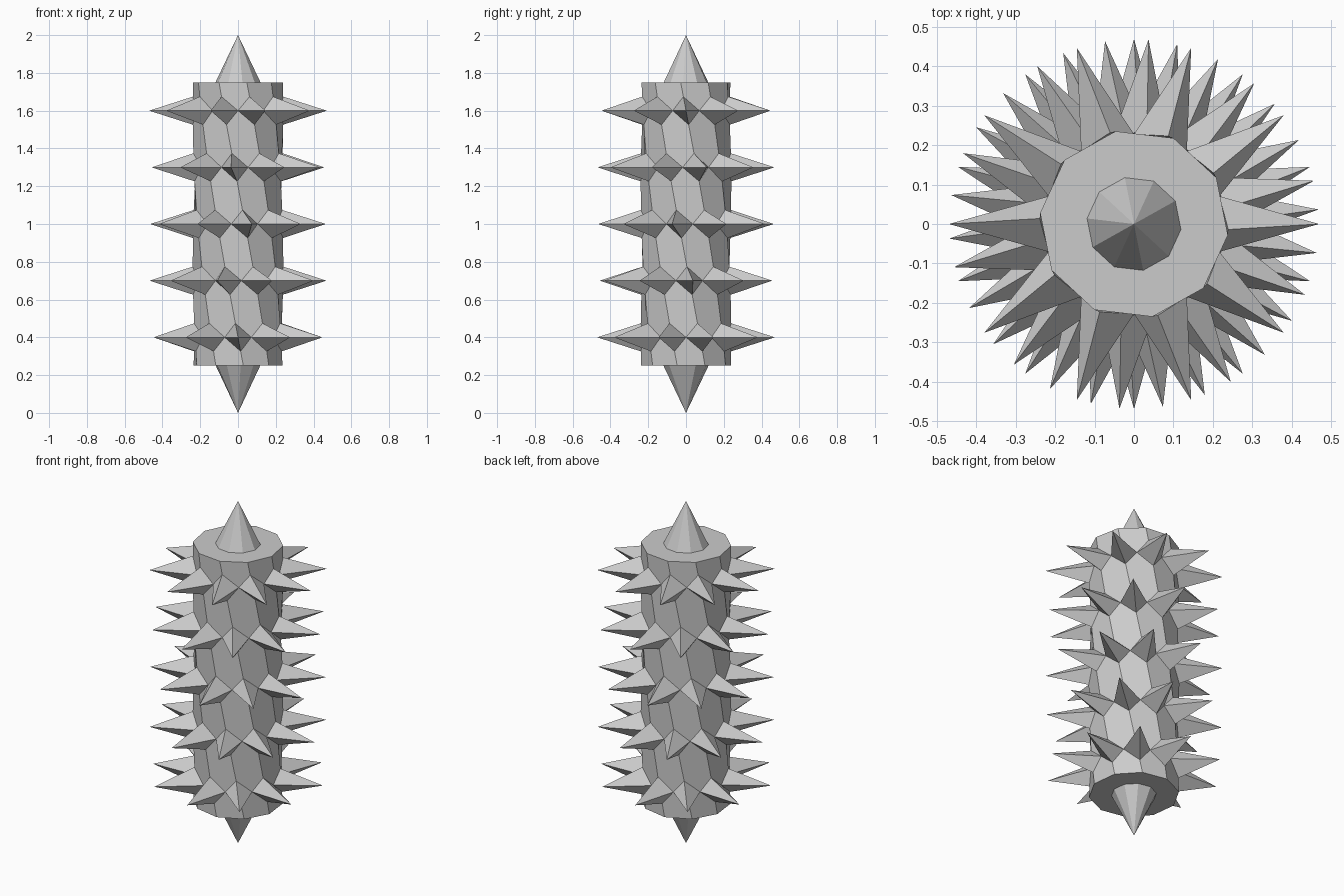
import bpy, bmesh
from math import cos, sin, pi, radians

if "Cube" in bpy.data.objects:
    bpy.data.objects.remove(bpy.data.objects["Cube"])

SIDES = 10
STEP = 2 * pi / SIDES
R, TIP_R, CONE_R = 0.24, 0.47, 0.12
HALF = R * sin(STEP / 2)          # half size of each diamond spike base
RING_Z = [0.4, 0.7, 1.0, 1.3, 1.6]

bm = bmesh.new()


def ring(z, r, shift=0.0):
    """Ten vertices at height z, following the 45 degrees per unit twist."""
    a0 = radians(45) * (1.6 - z) + shift
    return [bm.verts.new((r * cos(a0 + i * STEP), r * sin(a0 + i * STEP), z))
            for i in range(SIDES)]


def cap(edge, z_edge, z_tip):
    """Flat end with a pointed cone in the middle."""
    base = ring(z_edge, CONE_R)
    tip = bm.verts.new((0, 0, z_tip))
    for i in range(SIDES):
        j = (i + 1) % SIDES
        bm.faces.new((edge[i], edge[j], base[j], base[i]))
        bm.faces.new((base[i], base[j], tip))


# twisted body panels and rings of four-sided spikes
bottom = ring(0.25, R)
prev, prev_mid = bottom, None
for z in RING_Z:
    low, high = ring(z - HALF, R), ring(z + HALF, R)
    mid = ring(z, R * cos(STEP / 2), STEP / 2)
    tips = ring(z, TIP_R)
    for i in range(SIDES):
        j = (i + 1) % SIDES
        panel = [prev[i]] + ([prev_mid[i]] if prev_mid else [])
        bm.faces.new(panel + [prev[j], low[j], mid[i], low[i]])
        loop = [low[i], mid[i], high[i], mid[i - 1]]
        for k in range(4):
            bm.faces.new((loop[k], loop[(k + 1) % 4], tips[i]))
    prev, prev_mid = high, mid

# last panels up to the top edge
top = ring(1.75, R)
for i in range(SIDES):
    j = (i + 1) % SIDES
    bm.faces.new((prev[i], prev_mid[i], prev[j], top[j], top[i]))

# end cones
cap(bottom, 0.25, 0.0)
cap(top, 1.75, 2.0)

bmesh.ops.recalc_face_normals(bm, faces=bm.faces[:])
mesh = bpy.data.meshes.new("spiked_roller")
bm.to_mesh(mesh)
bm.free()
bpy.context.collection.objects.link(bpy.data.objects.new("spiked_roller", mesh))
